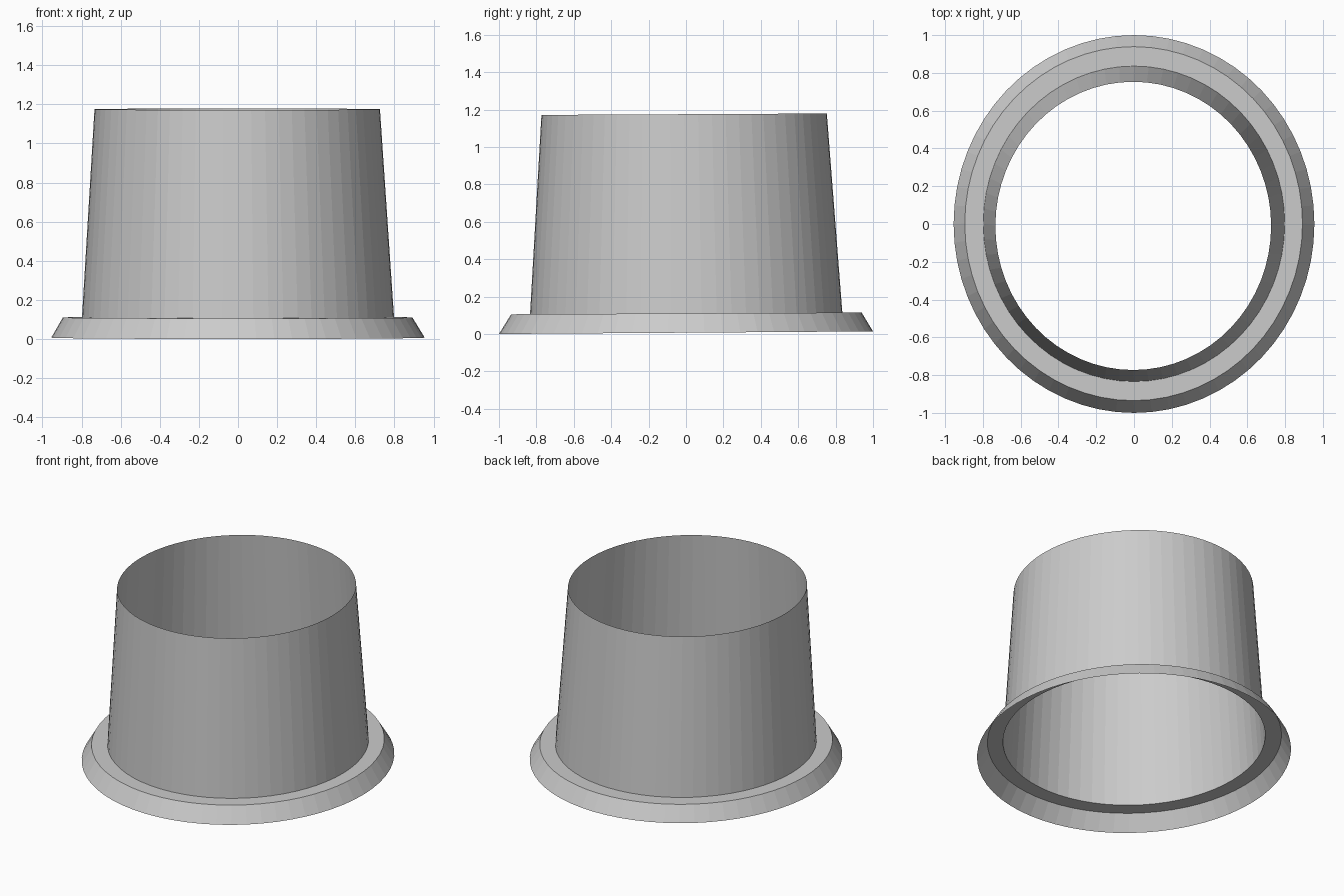
import bpy, bmesh, math

if "Cube" in bpy.data.objects:
    bpy.data.objects.remove(bpy.data.objects["Cube"])

SIDES = 64


def loft(name, rings):
    """Skin open elliptical rings: (cx, cy, rx, ry, z, slope along y)."""
    bm = bmesh.new()
    loops = []
    for cx, cy, rx, ry, z, slope in rings:
        loop = []
        for i in range(SIDES):
            a = 2 * math.pi * i / SIDES
            y = cy + ry * math.sin(a)
            loop.append(bm.verts.new((cx + rx * math.cos(a), y, z + slope * y)))
        loops.append(loop)
    for low, high in zip(loops, loops[1:]):
        for i in range(SIDES):
            j = (i + 1) % SIDES
            bm.faces.new((low[i], low[j], high[j], high[i]))
    mesh = bpy.data.meshes.new(name)
    bm.to_mesh(mesh)
    bm.free()
    obj = bpy.data.objects.new(name, mesh)
    bpy.context.collection.objects.link(obj)
    return obj


# Rings shared by the parts, very slightly tilted
skirt_edge = (0, 0, 0.955, 1.0, 0.007, 0.007)
flange_edge = (-0.002, 0.002, 0.894, 0.937, 0.11, 0.005)
wall_base = (0, 0.001, 0.798, 0.835, 0.11, 0.005)
wall_top = (-0.004, -0.01, 0.73, 0.763, 1.175, 0.005)

# Hollow flared flange around the foot
loft("base_flange", [skirt_edge, flange_edge, wall_base])

# Thin tapered tube, open at both ends
loft("tapered_wall", [wall_base, wall_top])
